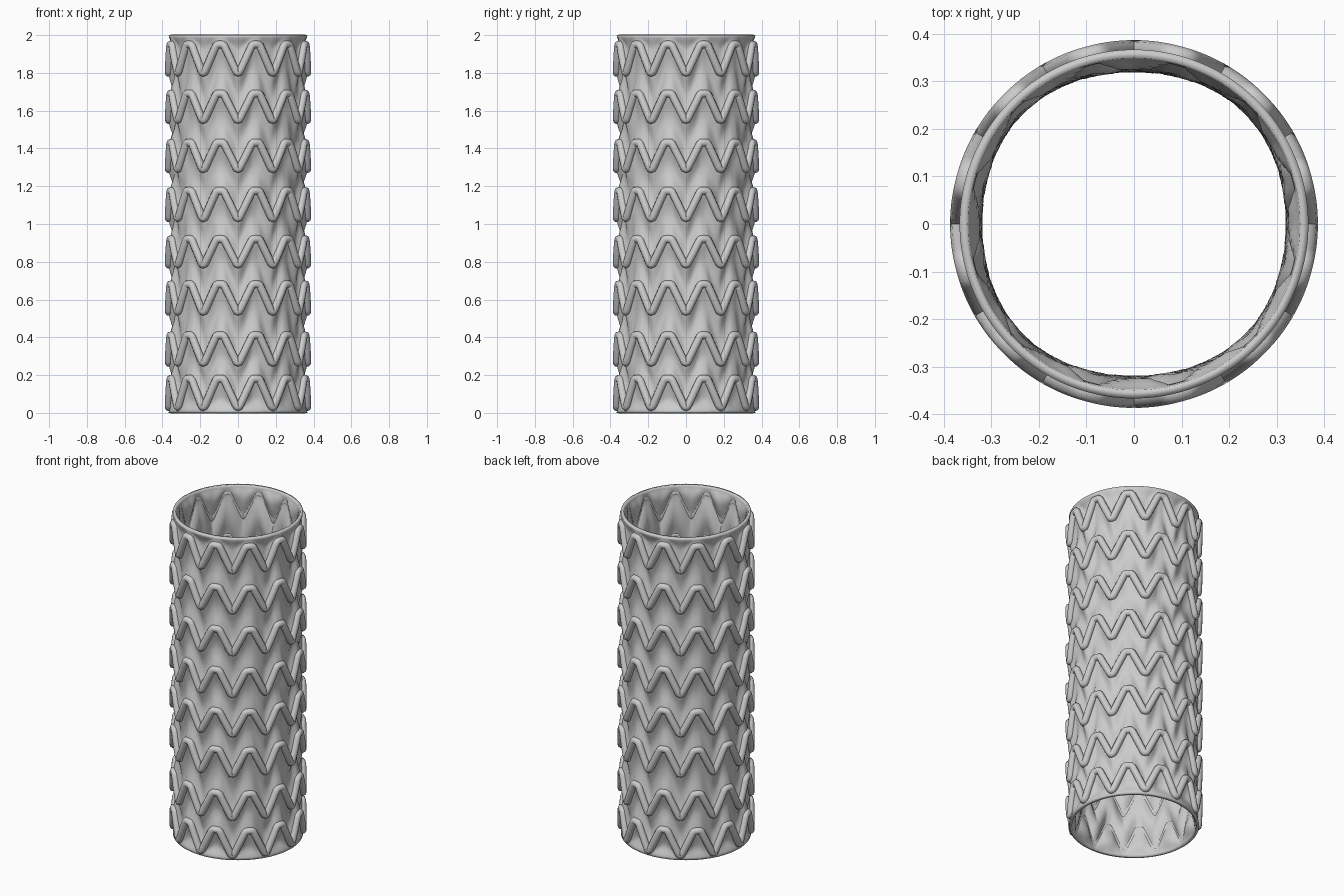
import bpy, bmesh, math

if "Cube" in bpy.data.objects:
    bpy.data.objects.remove(bpy.data.objects["Cube"])

PEAKS = 12                     # zigzags around each ring
R = 0.366                      # radius of the wire centre line
WIRE = 0.021
RINGS = [(0.03, 0.18), (0.265, 0.41), (0.535, 0.68), (0.785, 0.92),
         (1.03, 1.175), (1.29, 1.43), (1.55, 1.69), (1.80, 1.95)]
# Half of one zigzag: 0 = peak, 1 = valley; flat tops and narrower valleys
SHAPE = [(0, 1), (0.16, 1), (0.24, 0.95), (0.30, 0.87),
         (0.86, 0.10), (0.93, 0.02), (1, 0)]


def zigzag(angle):
    """Relative height of the wire, with a valley at the front and sides."""
    u = (angle / (2 * math.pi) * PEAKS) % 1.0
    t = abs(2 * u - 1)
    for (t0, h0), (t1, h1) in zip(SHAPE, SHAPE[1:]):
        if t <= t1:
            return h0 + (h1 - h0) * (t - t0) / (t1 - t0)
    return 0.0


def wire_z(ring, angle):
    return ring[0] + (ring[1] - ring[0]) * zigzag(angle)


def finish(obj, angle):
    bpy.ops.object.select_all(action='DESELECT')
    obj.select_set(True)
    bpy.context.view_layer.objects.active = obj
    bpy.ops.object.shade_smooth_by_angle(angle=math.radians(angle))


def fabric_radius(z, a):
    """Fabric is held out by the wires and rims and sags in between."""
    d = min(abs(z - wire_z(r, a)) * 0.5 for r in RINGS)
    d = min(d, z * 0.8, (2 - z) * 0.8)
    sag = 1 - math.exp(-(d / 0.036) ** 2)
    depth = 0.024 + 0.005 * math.cos(4 * a) + 0.003 * math.cos(24 * a + 5 * z)
    return R + 0.001 - depth * sag


# Fabric tube
NA, NZ = 216, 140
bm = bmesh.new()
rows = []
for j in range(NZ + 1):
    z = 2 * j / NZ
    row = []
    for i in range(NA):
        a = 2 * math.pi * i / NA
        r = fabric_radius(z, a)
        row.append(bm.verts.new((r * math.cos(a), r * math.sin(a), z)))
    rows.append(row)
for low, high in zip(rows, rows[1:]):
    for i in range(NA):
        k = (i + 1) % NA
        bm.faces.new((low[i], low[k], high[k], high[i]))
mesh = bpy.data.meshes.new("fabric_tube")
bm.to_mesh(mesh)
bm.free()
tube = bpy.data.objects.new("fabric_tube", mesh)
bpy.context.collection.objects.link(tube)
finish(tube, 50)
solid = tube.modifiers.new("wall", 'SOLIDIFY')
solid.thickness = 0.018
solid.offset = -1

# Zigzag wire rings
corners = sorted({(1 + s * t) / 2 % 1.0 for t, h in SHAPE for s in (-1, 1)}
                 | {0.28, 0.72, 0.2, 0.8})
for n, ring in enumerate(RINGS):
    curve = bpy.data.curves.new("wire_ring", 'CURVE')
    curve.dimensions = '3D'
    curve.bevel_depth = WIRE
    curve.bevel_resolution = 3
    spline = curve.splines.new('POLY')
    angles = [2 * math.pi * (p + u) / PEAKS for p in range(PEAKS) for u in corners]
    spline.points.add(len(angles) - 1)
    for point, a in zip(spline.points, angles):
        point.co = (R * math.cos(a), R * math.sin(a), wire_z(ring, a), 1)
    spline.use_cyclic_u = True
    spline.use_smooth = True
    obj = bpy.data.objects.new(f"wire_ring_{n + 1}", curve)
    bpy.context.collection.objects.link(obj)
